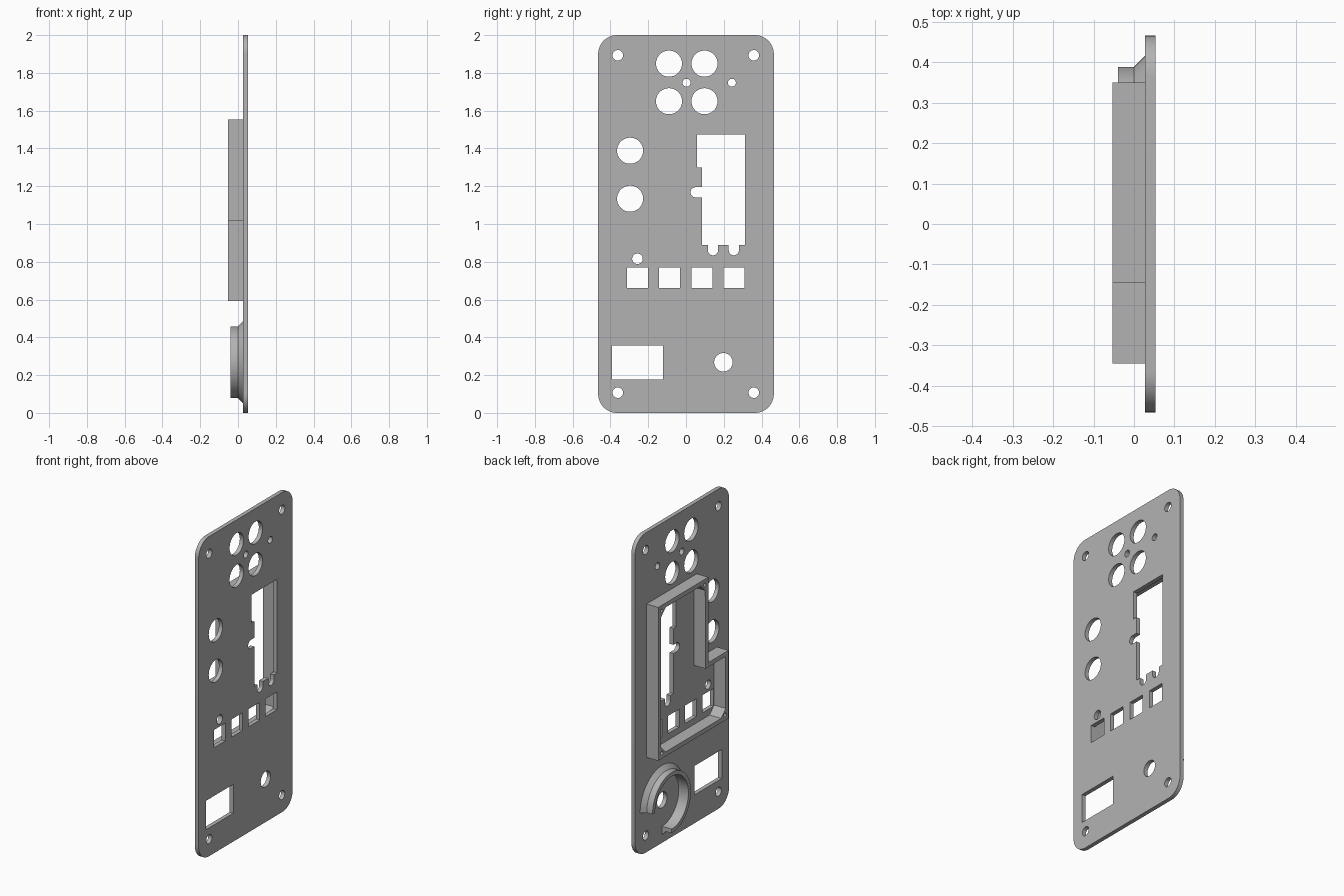
import bpy, bmesh, math
from mathutils import Vector

cube = bpy.data.objects.get("Cube")
if cube:
    bpy.data.objects.remove(cube, do_unlink=True)

grey = bpy.data.materials.new("panel grey")
grey.use_nodes = True
colour = (0.45, 0.45, 0.45, 1)
grey.diffuse_color = colour
grey.node_tree.nodes["Principled BSDF"].inputs["Base Color"].default_value = colour

BACK, FRONT = 0.027, 0.053      # panel faces along x
RIM = -0.053                    # free edge of the frame


def arc(cy, cz, r, start, end, steps):
    """Points on an arc in the y-z plane, angles in degrees."""
    angles = [math.radians(start + (end - start) * i / steps) for i in range(steps + 1)]
    return [(cy + r * math.cos(a), cz + r * math.sin(a)) for a in angles]


def circle(cy, cz, r):
    return arc(cy, cz, r, 0, 360, 48)[:-1]


def rect(y0, y1, z0, z1):
    return [(y0, z0), (y1, z0), (y1, z1), (y0, z1)]


def finish(name, bm):
    """Turn a bmesh into a shaded object."""
    bmesh.ops.remove_doubles(bm, verts=bm.verts, dist=1e-5)
    bmesh.ops.recalc_face_normals(bm, faces=bm.faces)
    mesh = bpy.data.meshes.new(name)
    bm.to_mesh(mesh)
    bm.free()
    mesh.materials.clear()
    mesh.materials.append(grey)
    obj = bpy.data.objects.new(name, mesh)
    bpy.context.collection.objects.link(obj)
    bpy.ops.object.select_all(action='DESELECT')
    obj.select_set(True)
    bpy.context.view_layer.objects.active = obj
    bpy.ops.object.shade_smooth_by_angle(angle=math.radians(30))
    return obj


def sheet(name, outlines, x0, x1):
    """Extrude y-z outlines along x; inner outlines become holes."""
    curve = bpy.data.curves.new(name + " profile", 'CURVE')
    curve.dimensions = '2D'
    curve.fill_mode = 'BOTH'
    curve.extrude = (x1 - x0) / 2
    for points in outlines:
        spline = curve.splines.new('POLY')
        spline.points.add(len(points) - 1)
        for p, (y, z) in zip(spline.points, points):
            p.co = (y, z, 0, 1)
        spline.use_cyclic_u = True
    helper = bpy.data.objects.new(name + " profile", curve)
    bpy.context.collection.objects.link(helper)
    bpy.context.view_layer.update()
    depsgraph = bpy.context.evaluated_depsgraph_get()
    flat = bpy.data.meshes.new_from_object(helper.evaluated_get(depsgraph))
    bm = bmesh.new()
    bm.from_mesh(flat)
    bpy.data.objects.remove(helper, do_unlink=True)
    bpy.data.curves.remove(curve)
    bpy.data.meshes.remove(flat)
    for v in bm.verts:
        v.co = Vector((v.co.z + (x0 + x1) / 2, v.co.x, v.co.y))
    return finish(name, bm)


# Panel outline with rounded corners
W, R = 0.465, 0.1
outline = []
for cy, cz, a in ((W - R, R, -90), (W - R, 2 - R, 0), (R - W, 2 - R, 90), (R - W, R, 180)):
    outline += arc(cy, cz, R, a, a + 90, 12)
holes = []

# Corner screw holes, jack holes, small indicator holes, knob hole
holes += [circle(y, z, 0.028) for y in (-0.361, 0.359) for z in (0.107, 1.893)]
holes += [circle(y, z, 0.069) for y in (-0.09, 0.098) for z in (1.65, 1.849)]
holes += [circle(-0.296, z, 0.069) for z in (1.134, 1.388)]
holes += [circle(y, 1.748, 0.021) for y in (0.003, 0.243)]
holes += [circle(-0.257, 0.816, 0.028), circle(0.198, 0.268, 0.049)]

# Row of square buttons and the switch window
holes += [rect(-0.312 + i * 0.17, -0.201 + i * 0.17, 0.66, 0.771) for i in range(4)]
holes.append(rect(-0.392, -0.122, 0.177, 0.358))

# Display window with rounded slots on two sides
r = 0.027
window = [(0.085, 0.89)]
for cy in (0.143, 0.253):
    window += [(cy - r, 0.89)] + arc(cy, 0.861, r, 180, 360, 12) + [(cy + r, 0.89)]
window += [(0.312, 0.89), (0.312, 1.475), (0.058, 1.475), (0.058, 1.298), (0.085, 1.298)]
window += [(0.085, 1.168 + r)] + arc(0.051, 1.168, r, 90, 270, 12) + [(0.085, 1.168 - r)]
holes.append(window)
sheet("panel", [outline] + holes, BACK, FRONT)

# Stepped frame on the back, with screw bosses filling four inner corners
T, C = 0.028, 0.045
y0, ym, y1, z0, zm, z1 = -0.345, -0.145, 0.35, 0.592, 1.018, 1.552
outer = [(y0, z0), (y1, z0), (y1, z1), (ym, z1), (ym, zm), (y0, zm)]
a0, am, a1, b0, bm_, b1 = y0 + T, ym + T, y1 - T, z0 + T, zm - T, z1 - T
inner = [(a0, b0 + C), (a0 + C, b0), (a1 - C, b0), (a1, b0 + C), (a1, b1 - C), (a1 - C, b1),
         (am + C, b1), (am, b1 - C), (am, bm_), (a0, bm_)]
e = 0.007
screws = [circle(y, z, 0.011) for y, z in
          ((a0 + e, b0 + e), (a1 - e, b0 + e), (a1 - e, b1 - e), (am + e, b1 - e))]
sheet("stepped_frame", [outer, inner] + screws, RIM, BACK)

# Three-quarter collar around the knob hole, flared where it meets the panel
profile = [(-0.04, 0.165), (-0.04, 0.19), (0, 0.19), (BACK, 0.217), (BACK, 0.165)]
bm = bmesh.new()
rings = []
for i in range(49):
    a = math.radians(270 * i / 48)
    rings.append([bm.verts.new((x, 0.198 + d * math.cos(a), 0.268 + d * math.sin(a)))
                  for x, d in profile])
n = len(profile)
for p, q in zip(rings, rings[1:]):
    for k in range(n):
        bm.faces.new((p[k], p[(k + 1) % n], q[(k + 1) % n], q[k]))
bm.faces.new(rings[0])
bm.faces.new(rings[-1])
finish("knob_collar", bm)
